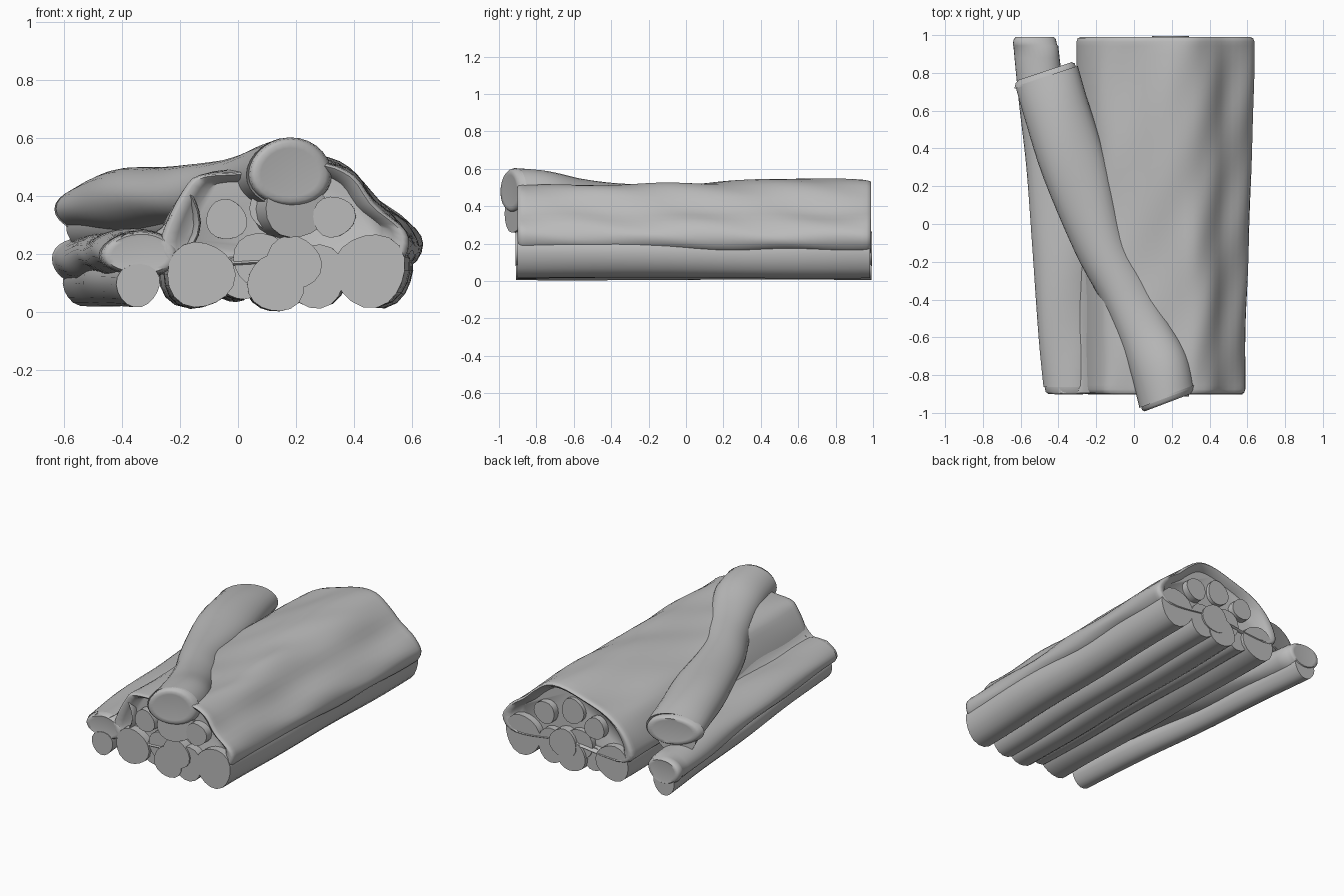
import bpy, math
from mathutils import Vector

if "Cube" in bpy.data.objects:
    bpy.data.objects.remove(bpy.data.objects["Cube"])

grey = bpy.data.materials.new("grey")
grey.diffuse_color = (0.5, 0.5, 0.5, 1)
grey.use_nodes = True
grey.node_tree.nodes["Principled BSDF"].inputs["Base Color"].default_value = grey.diffuse_color


def lerp(a, b, t):
    return a + (b - a) * t


def spline(p0, p1, p2, p3, t):
    return 0.5 * (2 * p1 + (p2 - p0) * t + (2 * p0 - 5 * p1 + 4 * p2 - p3) * t * t
                  + (3 * p1 - p0 - 3 * p2 + p3) * t ** 3)


def smooth_path(pts, n, closed=False):
    """Resample points with a smooth curve, n steps per span."""
    pts = [Vector(p) for p in pts]
    k = len(pts)
    get = (lambda i: pts[i % k]) if closed else (lambda i: pts[max(0, min(k - 1, i))])
    out = [spline(get(i - 1), get(i), get(i + 1), get(i + 2), s / n)
           for i in range(k if closed else k - 1) for s in range(n)]
    return out if closed else out + [pts[-1]]


def loft(name, rings, angle=40):
    """Skin a list of closed rings and cap both ends."""
    n = len(rings[0])
    verts = [v for r in rings for v in r]
    faces = [(i * n + j, i * n + (j + 1) % n, (i + 1) * n + (j + 1) % n, (i + 1) * n + j)
             for i in range(len(rings) - 1) for j in range(n)]
    faces += [tuple(reversed(range(n))), tuple(range(len(verts) - n, len(verts)))]
    me = bpy.data.meshes.new(name)
    me.from_pydata(verts, [], faces)
    me.materials.append(grey)
    ob = bpy.data.objects.new(name, me)
    bpy.context.collection.objects.link(ob)
    bpy.ops.object.select_all(action='DESELECT')
    ob.select_set(True)
    bpy.context.view_layer.objects.active = ob
    bpy.ops.object.mode_set(mode='EDIT')
    bpy.ops.mesh.select_all(action='SELECT')
    bpy.ops.mesh.normals_make_consistent(inside=False)
    bpy.ops.object.mode_set(mode='OBJECT')
    bpy.ops.object.shade_smooth_by_angle(angle=math.radians(angle))


def round_ends(rings, depth, steps):
    """Replace both end rings by rings that curl inwards; steps are (scale, inset)."""
    def end(ring, sign):
        c = sum((Vector(v) for v in ring), Vector()) / len(ring)
        return [[c + (Vector(v) - c) * s + Vector((0, sign * inset * depth, 0)) for v in ring]
                for s, inset in steps]
    return end(rings[0], 1)[::-1] + rings[1:-1] + end(rings[-1], -1)


def log(name, front, back, r, seed, skew=0.0, sides=18, steps=14):
    """Slightly crooked log between two end points."""
    a, b = Vector(front), Vector(back)
    rings = []
    for i in range(steps + 1):
        t = i / steps
        c = a.lerp(b, t)
        w = 0.008 * math.sin(t * 9 + seed) * math.sin(math.pi * t)
        ring = []
        for j in range(sides):
            u = 2 * math.pi * j / sides
            rr = r * (1 + 0.04 * math.sin(3 * u + seed) + 0.025 * math.sin(6 * t + 2 * u + seed))
            ring.append((c.x + w + rr * math.cos(u), c.y + skew * math.cos(u), c.z + rr * math.sin(u)))
        rings.append(ring)
    loft(name, rings)


def sleeve(name, stations, sides=28, skew=0.0):
    """Soft rounded cover: stations are (x, y, z, half width, half height)."""
    rings = []
    for x, y, z, w, h in smooth_path(stations, 5):
        rings.append([(x + w * math.cos(u), y + skew * math.cos(u),
                       z + h * math.sin(u) + 0.005 * math.sin(8 * y + 2 * u))
                      for u in [2 * math.pi * j / sides for j in range(sides)]])
    loft(name, round_ends(rings, 0.05, [(0.99, 0.8), (0.95, 0.25), (0.85, 0), (0.7, 0.05)]), 60)


def drape(name, front, back, y0, y1, ridge=0.0, steps=40):
    """Draped sheet blended from a front section to a back section, with a hollow end."""
    rings = []
    for i in range(steps + 1):
        t = i / steps
        y = lerp(y0, y1, t)
        e = t * t * (3 - 2 * t)
        ring = []
        for j, (p, q) in enumerate(zip(smooth_path(front, 3, True), smooth_path(back, 3, True))):
            v = p.lerp(q, e)
            bump = 0.004 * math.sin(7 * y + j * 0.5) + 0.004 * math.sin(11 * y - j * 0.9)
            if v.y > 0.4:
                bump += ridge * math.exp(-((y - 0.5) / 0.35) ** 2 - ((v.x - 0.15) / 0.13) ** 2)
            ring.append((v.x + 0.3 * bump, y, v.y + bump))
        rings.append(ring)
    loft(name, round_ends(rings, 0.05, [(1.0, 0.5), (0.985, 0.12), (0.95, 0), (0.87, 0.3), (0.8, 1.0)]), 60)


# Straight logs: front x, front z, back x, back z, radius, end offset
logs = [(-0.345, 0.095, -0.53, 0.10, 0.075, 0.0),
        (-0.13, 0.13, -0.16, 0.13, 0.115, 0.0),
        (0.13, 0.10, 0.13, 0.10, 0.098, 0.006),
        (0.265, 0.125, 0.27, 0.13, 0.108, 0.0),
        (0.075, 0.185, 0.08, 0.19, 0.092, -0.01),
        (0.19, 0.17, 0.19, 0.17, 0.095, 0.01),
        (0.01, 0.12, -0.02, 0.11, 0.075, -0.02),
        (0.455, 0.145, 0.485, 0.145, 0.125, 0.0),
        (0.33, 0.33, 0.33, 0.33, 0.072, 0.0),
        (-0.04, 0.32, -0.03, 0.32, 0.07, 0.0),
        (0.12, 0.36, 0.14, 0.38, 0.08, -0.02)]
for i, (xf, zf, xb, zb, r, o) in enumerate(logs):
    log(f"straight_log_{i + 1}", (xf, -0.902 - o, zf), (xb, 0.985 + o, zb), r, i * 1.7)

# Main cover draped over the pile
drape("main_cover",
      [(-0.27, 0.20), (-0.25, 0.30), (-0.19, 0.42), (-0.13, 0.475), (0.02, 0.49), (0.18, 0.49),
       (0.31, 0.515), (0.40, 0.475), (0.47, 0.38), (0.56, 0.30), (0.588, 0.23),
       (0.55, 0.17), (0.42, 0.15), (0.15, 0.17), (-0.18, 0.15)],
      [(-0.30, 0.19), (-0.285, 0.27), (-0.22, 0.37), (-0.14, 0.43), (0.0, 0.48), (0.17, 0.525),
       (0.31, 0.525), (0.41, 0.47), (0.49, 0.38), (0.59, 0.31), (0.637, 0.23),
       (0.59, 0.16), (0.43, 0.15), (0.15, 0.17), (-0.2, 0.15)],
      -0.9, 0.99, ridge=0.035)

# Cover over the left log, running into the main cover at the front
sleeve("left_cover", [(-0.34, -0.90, 0.20, 0.135, 0.078), (-0.355, -0.6, 0.205, 0.15, 0.08),
                      (-0.37, -0.1, 0.20, 0.17, 0.085), (-0.42, 0.3, 0.19, 0.15, 0.085),
                      (-0.485, 0.65, 0.18, 0.125, 0.085), (-0.525, 0.99, 0.18, 0.118, 0.085)])

# Sheet bridging the valley between the left log and the pile
drape("valley_cover",
      [(-0.41, 0.20), (-0.40, 0.265), (-0.29, 0.275), (-0.22, 0.345), (-0.17, 0.43), (-0.13, 0.30),
       (-0.19, 0.20)],
      [(-0.42, 0.20), (-0.41, 0.24), (-0.33, 0.22), (-0.28, 0.26), (-0.24, 0.32), (-0.20, 0.25),
       (-0.26, 0.18)],
      -0.895, 0.35, steps=24)

# Leaning log lying across the pile, and the cover on top of it
log("leaning_log", (0.20, -0.925, 0.36), (-0.49, 0.79, 0.31), 0.105, 2.0, skew=0.045)
sleeve("leaning_cover", [(0.18, -0.945, 0.48, 0.145, 0.12), (0.135, -0.75, 0.465, 0.15, 0.125),
                         (0.045, -0.55, 0.435, 0.13, 0.115), (-0.05, -0.35, 0.415, 0.125, 0.105),
                         (-0.18, -0.1, 0.40, 0.13, 0.105), (-0.315, 0.3, 0.39, 0.165, 0.115),
                         (-0.41, 0.6, 0.375, 0.165, 0.105), (-0.47, 0.81, 0.355, 0.165, 0.095)],
       skew=0.055)
